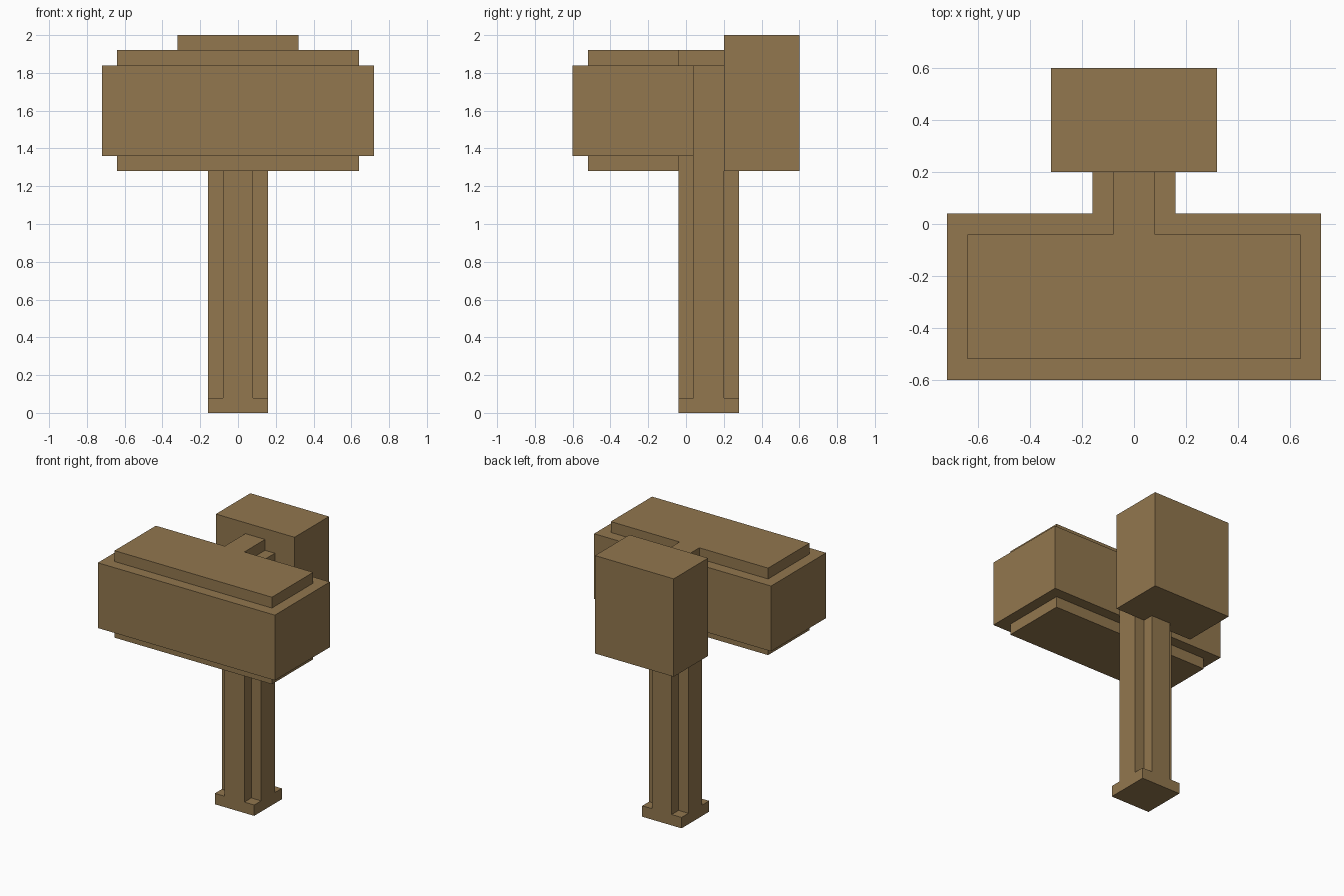
import bpy
import bmesh

cube = bpy.data.objects.get("Cube")
if cube:
    bpy.data.objects.remove(cube, do_unlink=True)

# Single wood colour
wood = bpy.data.materials.new("brown_wood")
wood.use_nodes = True
colour = (0.287, 0.184, 0.077, 1)
wood.diffuse_color = colour
bsdf = next(n for n in wood.node_tree.nodes if n.type == "BSDF_PRINCIPLED")
bsdf.inputs["Base Color"].default_value = colour


def prism(name, outline, z0, z1):
    """Extrude a closed plan outline from z0 up to z1."""
    bm = bmesh.new()
    base = bm.faces.new([bm.verts.new((x, y, z0)) for x, y in outline])
    new = bmesh.ops.extrude_face_region(bm, geom=[base], use_keep_orig=True)["geom"]
    bmesh.ops.translate(bm, vec=(0, 0, z1 - z0),
                        verts=[g for g in new if isinstance(g, bmesh.types.BMVert)])
    bmesh.ops.recalc_face_normals(bm, faces=bm.faces)
    mesh = bpy.data.meshes.new(name)
    bm.to_mesh(mesh)
    bm.free()
    mesh.materials.append(wood)
    obj = bpy.data.objects.new(name, mesh)
    bpy.context.collection.objects.link(obj)
    return obj


def block(name, half_x, y0, y1, z0, z1):
    """Box centred on x = 0."""
    return prism(name, [(-half_x, y0), (half_x, y0), (half_x, y1), (-half_x, y1)], z0, z1)


# Handle: square foot and a cross-shaped shaft running up into the head
block("handle_foot", 0.16, -0.04, 0.28, 0, 0.08)
a, b, cy = 0.08, 0.16, 0.12
cross = [(-a, -b), (a, -b), (a, -a), (b, -a), (b, a), (a, a),
         (a, b), (-a, b), (-a, a), (-b, a), (-b, -a), (-a, -a)]
prism("handle_shaft", [(x, y + cy) for x, y in cross], 0.08, 1.84)

# Neck ridge joining the two head parts
block("neck_ridge", 0.08, -0.04, 0.2, 1.84, 1.92)

# Wide front head with raised plates above and below
block("front_head", 0.72, -0.6, 0.04, 1.36, 1.84)
block("head_top_plate", 0.64, -0.52, -0.04, 1.84, 1.92)
block("head_bottom_plate", 0.64, -0.52, -0.04, 1.28, 1.36)

# Tall block at the back
block("back_head", 0.32, 0.2, 0.6, 1.28, 2.0)
